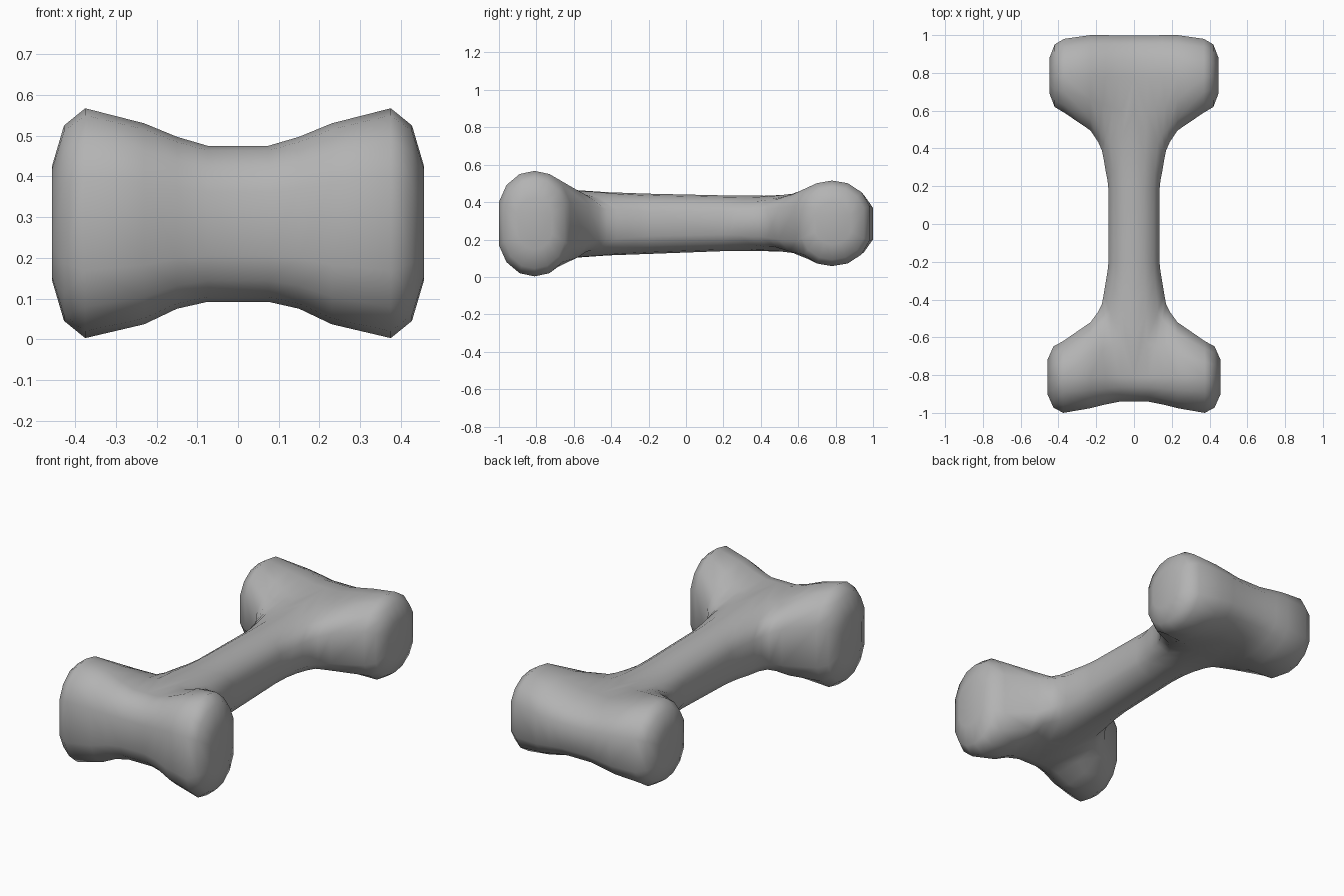
import bpy, bmesh, math

cube = bpy.data.objects.get("Cube")
if cube:
    bpy.data.objects.remove(cube, do_unlink=True)

# Single grey material
grey = bpy.data.materials.new("plain grey")
grey.use_nodes = True
colour = (0.45, 0.45, 0.45, 1)
grey.diffuse_color = colour
bsdf = next(n for n in grey.node_tree.nodes if n.type == 'BSDF_PRINCIPLED')
bsdf.inputs["Base Color"].default_value = colour

# Half cross-section, from top to bottom: (outward, up)
ARC = [(0, 1), (.42, .94), (.79, .73), (1, .41)]
ARC += [(s, -u) for s, u in reversed(ARC)]

bm = bmesh.new()


def half_ring(ridge, side, top, bottom):
    """Half section spreading from a ridge point to a side point."""
    mid, h = (top + bottom) / 2, (top - bottom) / 2
    return [(ridge[0] + (side[0] - ridge[0]) * s,
             ridge[1] + (side[1] - ridge[1]) * s, mid + h * u) for s, u in ARC]


def skin(rows):
    """Quads between successive rows, on both sides of the bone."""
    for m in (1, -1):
        grid = [[bm.verts.new((m * x, y, z)) for x, y, z in r] for r in rows]
        for a, b in zip(grid, grid[1:]):
            for i in range(len(a) - 1):
                bm.faces.new((a[i], a[i + 1], b[i + 1], b[i]))


def bone_end(yc, bar, inner, shaft, tip):
    """Bar with two knobs, flowing into the shaft. Returns the last shaft row."""
    # Outer wall of the bar, from knob to centre
    skin([half_ring((x, yc), (x, y), t, b) for x, y, t, b in bar])
    # Inner wall, turning from the knob into the shaft
    rows = [half_ring((x, yc), s, t, b) for (x, _, t, b), s in zip(bar, inner)]
    rows += [half_ring((0, y), s, t, b) for y, s, t, b in shaft]
    skin(rows)
    # Rounded knob tip
    x, y_out, t, b = bar[0]
    loop = half_ring((x, yc), (x, y_out), t, b)
    loop += half_ring((x, yc), inner[0], t, b)[-2:0:-1]
    cy, cz = (y_out + inner[0][1]) / 2, (t + b) / 2
    rings = [loop + loop[:1]]
    for tx, k in tip:
        ring = [(tx, cy + (y - cy) * k, cz + (z - cz) * k) for _, y, z in loop]
        rings.append(ring + ring[:1])
    skin(rings)
    for m in (1, -1):
        bm.faces.new([bm.verts.new((m * x, y, z)) for x, y, z in rings[-1][:-1]])
    return rows[-1]


front = bone_end(
    -.81,
    [(.375, -1, .567, .003), (.23, -.975, .53, .037), (.15, -.955, .497, .075),
     (.075, -.94, .475, .092), (0, -.94, .475, .092)],
    [(.375, -.62), (.23, -.52), (.19, -.465), (.17, -.425), (.16, -.37)],
    [(-.6, (.15, -.31), .465, .102), (-.42, (.14, -.25), .453, .115),
     (-.2, (.135, -.2), .445, .123)],
    [(.427, .85), (.457, .49)])

back = bone_end(
    .78,
    [(.37, .98, .515, .058), (.23, 1, .49, .08), (.15, 1, .473, .1),
     (.075, .997, .458, .115), (0, .997, .458, .115)],
    [(.37, .59), (.23, .495), (.19, .435), (.17, .39), (.16, .34)],
    [(.6, (.15, .28), .442, .132), (.42, (.14, .23), .434, .138),
     (.2, (.135, .18), .436, .138)],
    [(.42, .85), (.447, .49)])

# Shaft between the two ends
skin([front, back])

bmesh.ops.remove_doubles(bm, verts=bm.verts, dist=.0005)
bmesh.ops.recalc_face_normals(bm, faces=bm.faces)
mesh = bpy.data.meshes.new("bone")
bm.to_mesh(mesh)
bm.free()
mesh.materials.append(grey)
bone = bpy.data.objects.new("bone", mesh)
bpy.context.collection.objects.link(bone)
for p in mesh.polygons:
    p.use_smooth = True
